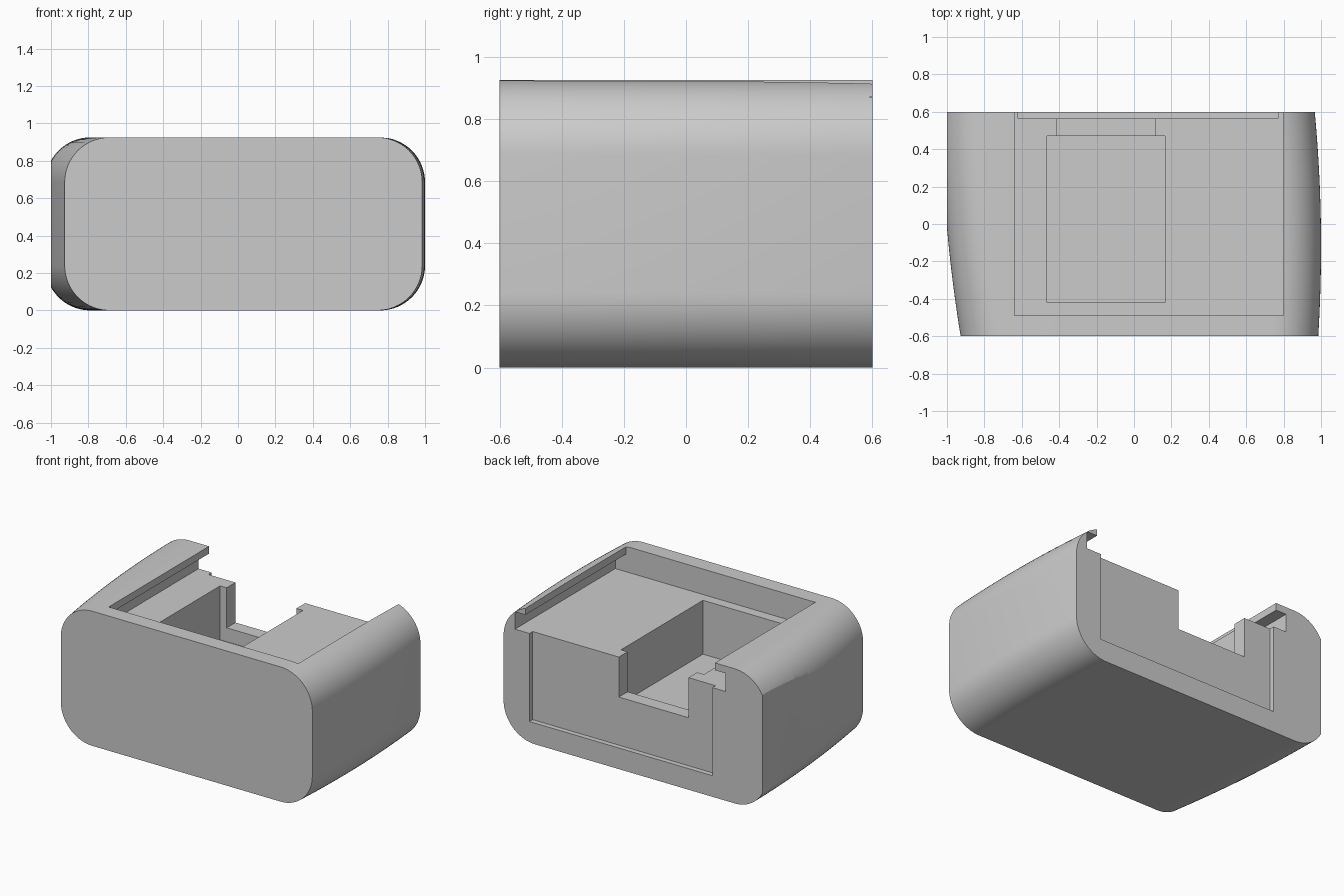
import bpy, bmesh, math

if "Cube" in bpy.data.objects:
    bpy.data.objects.remove(bpy.data.objects["Cube"])

HEIGHT, RADIUS, HALF_DEPTH = 0.925, 0.24, 0.6
BULGE = 0.065

grey = bpy.data.materials.new("plain grey")
grey.use_nodes = True
colour = (0.6, 0.6, 0.6, 1)
grey.diffuse_color = colour
grey.node_tree.nodes["Principled BSDF"].inputs["Base Color"].default_value = colour


def make_object(name, bm):
    bmesh.ops.recalc_face_normals(bm, faces=bm.faces)
    mesh = bpy.data.meshes.new(name)
    bm.to_mesh(mesh)
    bm.free()
    mesh.materials.append(grey)
    obj = bpy.data.objects.new(name, mesh)
    bpy.context.collection.objects.link(obj)
    return obj


def loft(name, sections):
    """Skin a list of (y, outline) sections and cap both ends."""
    bm = bmesh.new()
    rings = [[bm.verts.new((x, y, z)) for x, z in pts] for y, pts in sections]
    for a, b in zip(rings, rings[1:]):
        for i in range(len(a)):
            j = (i + 1) % len(a)
            bm.faces.new((a[i], a[j], b[j], b[i]))
    bm.faces.new(rings[0])
    bm.faces.new(rings[-1])
    return make_object(name, bm)


def box(name, x0, x1, y0, y1, z0, z1):
    outline = [(x0, z0), (x1, z0), (x1, z1), (x0, z1)]
    return loft(name, [(y0, outline), (y1, outline)])


def rounded_outline(left, right, steps=16):
    pts = []
    corners = [(right - RADIUS, RADIUS, -90), (right - RADIUS, HEIGHT - RADIUS, 0),
               (left + RADIUS, HEIGHT - RADIUS, 90), (left + RADIUS, RADIUS, 180)]
    for cx, cz, start in corners:
        for i in range(steps + 1):
            a = math.radians(start + 90 * i / steps)
            pts.append((cx + RADIUS * math.cos(a), cz + RADIUS * math.sin(a)))
    return pts


# Housing: rounded block whose two sides bulge along gentle arcs
sections = []
for i in range(25):
    y = -HALF_DEPTH + 2 * HALF_DEPTH * i / 24
    right = 1 - BULGE * (y + 0.12) ** 2
    left = -1.03 + BULGE * (y - 0.66) ** 2
    sections.append((y, rounded_outline(left, right)))
housing = loft("housing", sections)

# Lid slot: opening with an undercut groove along both sides
slot = [(-0.72, 0.75), (0.88, 0.75), (0.88, 0.87), (0.8, 0.87),
        (0.8, 1.1), (-0.64, 1.1), (-0.64, 0.875), (-0.72, 0.875)]
cutters = [
    box("side_flat_cutter", -1.3, -1, -0.9, 0.9, -0.2, 1.2),
    loft("lid_slot_cutter", [(-0.49, slot), (0.8, slot)]),
    box("pocket_cutter", -0.465, 0.165, -0.42, 0.47, 0.38, 0.8),
    box("notch_cutter", -0.415, 0.115, 0.4, 0.7, 0.475, 0.79),
    box("back_recess_cutter", -0.62, 0.77, 0.565, 0.75, 0.145, 0.78),
]

bpy.ops.object.select_all(action="DESELECT")
housing.select_set(True)
bpy.context.view_layer.objects.active = housing
for cutter in cutters:
    cutter.hide_render = True
    mod = housing.modifiers.new(cutter.name, "BOOLEAN")
    mod.operation = "DIFFERENCE"
    mod.solver = "EXACT"
    mod.object = cutter
    bpy.ops.object.modifier_apply(modifier=mod.name)
    bpy.data.objects.remove(cutter)

bpy.ops.object.shade_smooth_by_angle(angle=math.radians(20))
